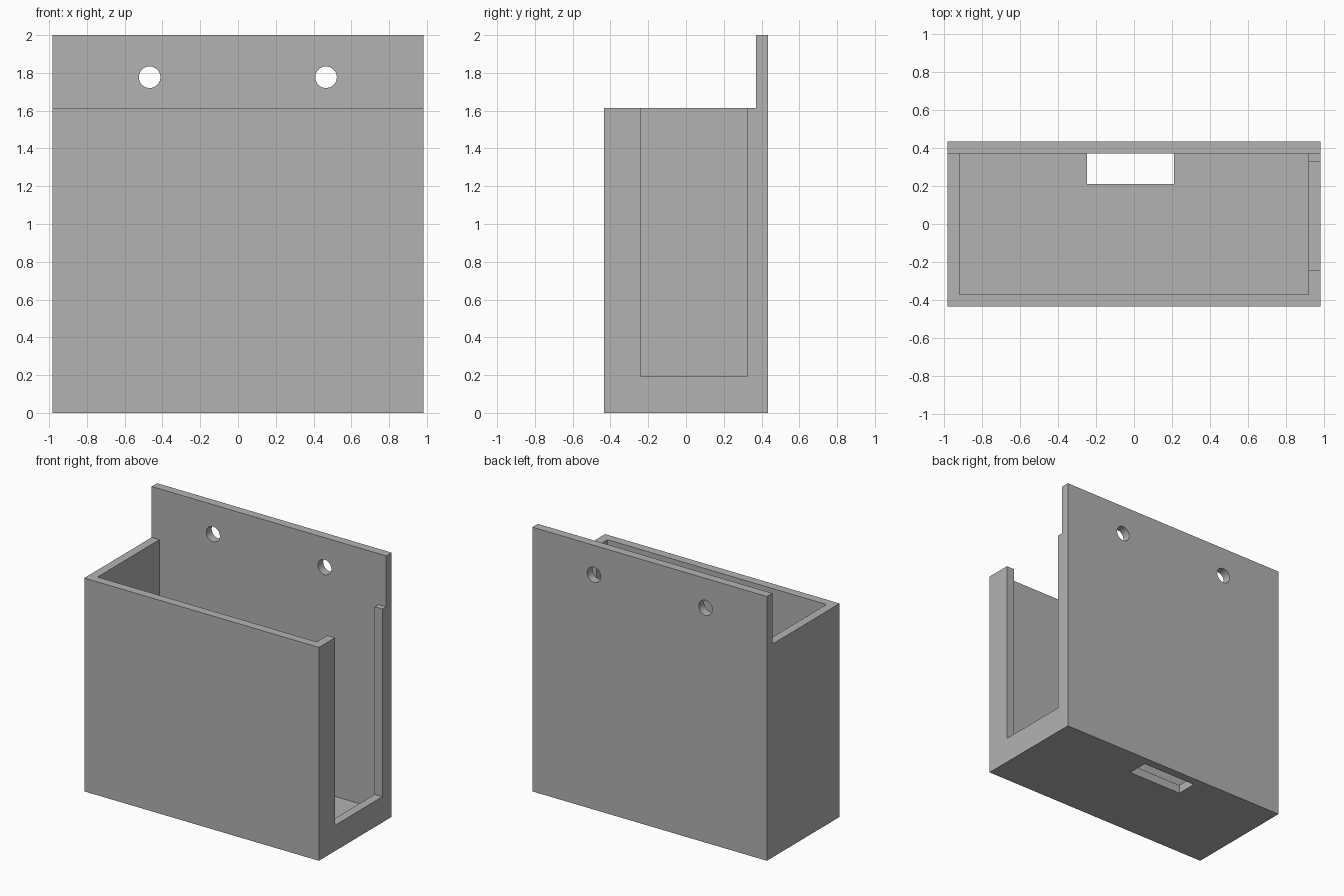
import bpy
import bmesh
import math
from mathutils import Matrix

old = bpy.data.objects.get("Cube")
if old:
    bpy.data.objects.remove(old, do_unlink=True)

# Main dimensions
HALF_W, HALF_D = 0.982, 0.435
WALL = 0.065
RIM, TOP = 1.615, 2.0
INNER_X, INNER_Y = HALF_W - WALL, HALF_D - WALL

grey = bpy.data.materials.new("plain grey")
grey.use_nodes = True
colour = (0.448, 0.448, 0.448, 1)
grey.diffuse_color = colour
grey.node_tree.nodes["Principled BSDF"].inputs["Base Color"].default_value = colour


def make_object(name, bm):
    bmesh.ops.recalc_face_normals(bm, faces=bm.faces)
    mesh = bpy.data.meshes.new(name)
    bm.to_mesh(mesh)
    bm.free()
    mesh.materials.append(grey)
    obj = bpy.data.objects.new(name, mesh)
    bpy.context.collection.objects.link(obj)
    return obj


def box(name, xs, ys, zs):
    bm = bmesh.new()
    bmesh.ops.create_cube(bm, size=1)
    for v in bm.verts:
        v.co = [r[0] if c < 0 else r[1] for c, r in zip(v.co, (xs, ys, zs))]
    return make_object(name, bm)


def cylinder_y(name, x, y, z, radius, depth):
    bm = bmesh.new()
    matrix = Matrix.Translation((x, y, z)) @ Matrix.Rotation(math.pi / 2, 4, "X")
    bmesh.ops.create_cone(bm, cap_ends=True, segments=48, radius1=radius,
                          radius2=radius, depth=depth, matrix=matrix)
    return make_object(name, bm)


# Holder body with raised back plate: side profile extruded across the width
profile = [(-HALF_D, 0), (HALF_D, 0), (HALF_D, TOP),
           (INNER_Y, TOP), (INNER_Y, RIM), (-HALF_D, RIM)]
bm = bmesh.new()
side = bm.faces.new([bm.verts.new((-HALF_W, y, z)) for y, z in profile])
extruded = bmesh.ops.extrude_face_region(bm, geom=[side])["geom"]
bmesh.ops.translate(bm, vec=(2 * HALF_W, 0, 0),
                    verts=[g for g in extruded if isinstance(g, bmesh.types.BMVert)])
holder = make_object("wall_holder", bm)

# Cutters: pocket, side slot, floor opening, two screw holes
cutters = [
    box("pocket_cutter", (-INNER_X, INNER_X), (-INNER_Y, INNER_Y), (WALL, RIM + 0.1)),
    box("side_slot_cutter", (INNER_X - 0.1, HALF_W + 0.1), (-0.242, 0.325), (0.195, RIM + 0.1)),
    box("floor_opening_cutter", (-0.247, 0.21), (0.21, INNER_Y), (-0.1, WALL + 0.1)),
]
for x in (-0.468, 0.466):
    cutters.append(cylinder_y("screw_hole_cutter", x, HALF_D - WALL / 2, 1.777, 0.057, 0.3))

for cutter in cutters:
    mod = holder.modifiers.new(cutter.name, "BOOLEAN")
    mod.operation = "DIFFERENCE"
    mod.solver = "EXACT"
    mod.object = cutter
    cutter.hide_render = True
    cutter.hide_viewport = True

# Bake the cuts and drop the cutters
bpy.context.view_layer.update()
graph = bpy.context.evaluated_depsgraph_get()
result = bpy.data.meshes.new_from_object(holder.evaluated_get(graph))
holder.modifiers.clear()
holder.data = result
holder.data.name = "wall_holder"
for cutter in cutters:
    bpy.data.objects.remove(cutter, do_unlink=True)

# Smooth hole walls, crisp edges elsewhere
bpy.ops.object.select_all(action="DESELECT")
holder.select_set(True)
bpy.context.view_layer.objects.active = holder
bpy.ops.object.shade_smooth_by_angle(angle=math.radians(30))
